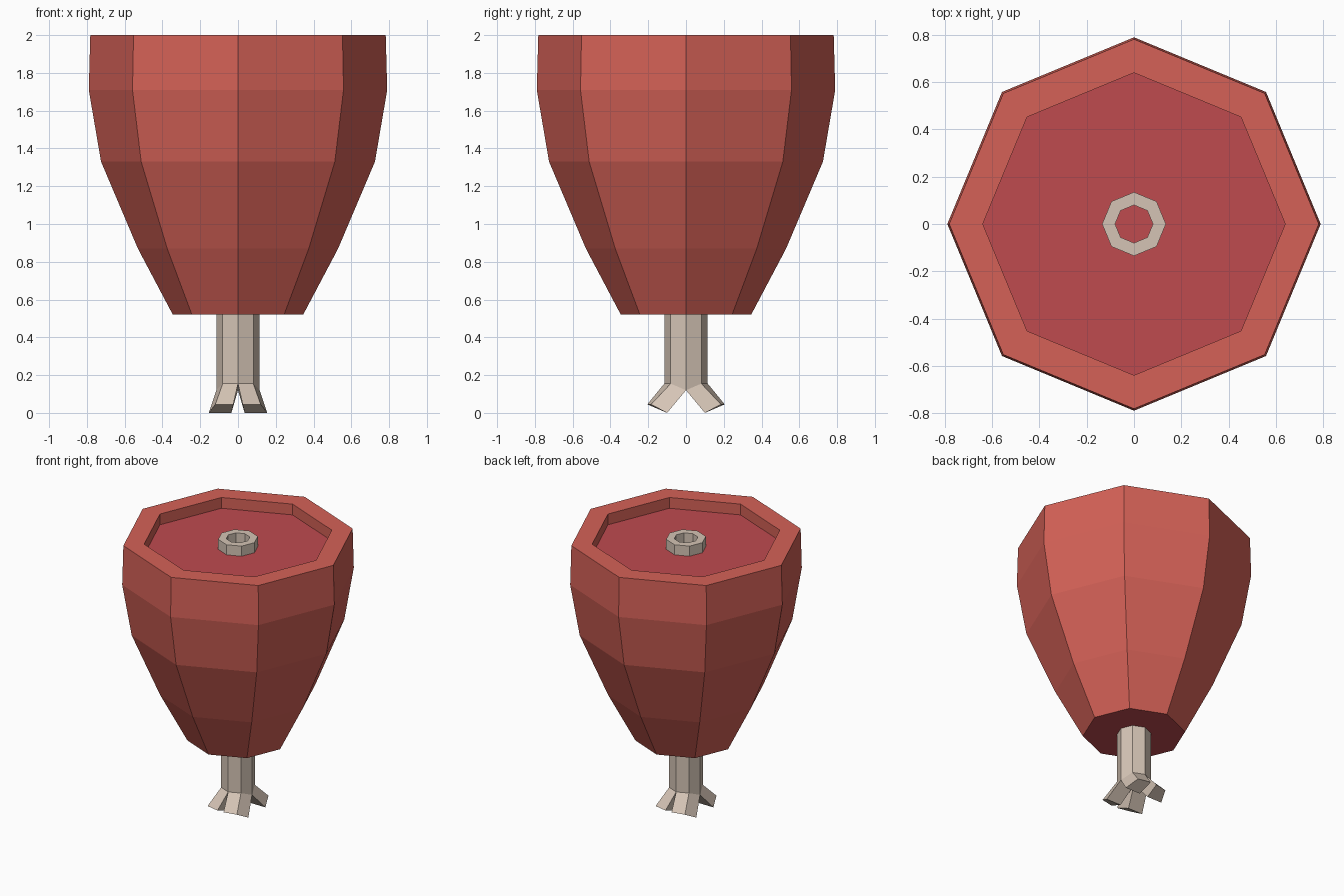
import bpy, bmesh
from math import cos, sin, pi

if "Cube" in bpy.data.objects:
    bpy.data.objects.remove(bpy.data.objects["Cube"])


def material(name, color):
    m = bpy.data.materials.new(name)
    m.diffuse_color = (*color, 1)
    m.use_nodes = True
    m.node_tree.nodes["Principled BSDF"].inputs["Base Color"].default_value = m.diffuse_color
    return m


SKIN = material("skin_red", (0.66, 0.12, 0.095))
FLESH = material("flesh_red", (0.52, 0.07, 0.078))
BONE = material("bone_beige", (0.66, 0.55, 0.46))


def finish(name, bm, mats):
    bmesh.ops.recalc_face_normals(bm, faces=bm.faces[:])
    me = bpy.data.meshes.new(name)
    bm.to_mesh(me)
    bm.free()
    for m in mats:
        me.materials.append(m)
    ob = bpy.data.objects.new(name, me)
    bpy.context.collection.objects.link(ob)
    return ob


def octagon(r, z):
    """Eight points with corners on the axes."""
    return [(r * cos(i * pi / 4), r * sin(i * pi / 4), z) for i in range(8)]


def lathe(name, rings, mats, capped=True, closed=False):
    """Bridge rings of eight points; end caps use the last material."""
    bm = bmesh.new()
    vs = [[bm.verts.new(p) for p in ring] for ring in rings]
    pairs = list(zip(vs, vs[1:]))
    if closed:
        pairs.append((vs[-1], vs[0]))
    for a, b in pairs:
        for i in range(8):
            j = (i + 1) % 8
            bm.faces.new((a[i], a[j], b[j], b[i]))
    if capped:
        for ring in (vs[0], vs[-1]):
            bm.faces.new(ring).material_index = len(mats) - 1
    return finish(name, bm, mats)


# Meat body with recessed cut surface on top
profile = [(0.345, 0.52), (0.53, 0.87), (0.725, 1.33), (0.79, 1.71),
           (0.782, 2.0), (0.64, 2.0), (0.64, 1.92)]
lathe("meat", [octagon(r, z) for r, z in profile], [SKIN, FLESH])

# Bone ring on the cut surface
ring = [(0.135, 1.915), (0.135, 1.995), (0.08, 1.995), (0.08, 1.915)]
lathe("bone_ring", [octagon(r, z) for r, z in ring], [BONE],
      capped=False, closed=True)

# Bone shaft, its lower end notched along the sides
R, D = 0.115, 0.081
HI, LO = 0.155, 0.12
bottom = [(x, y, HI if abs(y) > 0.04 else LO) for x, y, _ in octagon(R, 0)]
lathe("bone_shaft", [bottom, octagon(R, 0.54)], [BONE], capped=False)

# Four knuckles splaying out from the quarters of the shaft
bm = bmesh.new()
root = [(0, 0, LO), (R, 0, LO), (D, D, HI), (0, R, HI)]
tip = [(0.035, 0.1, 0), (0.155, 0.1, 0), (0.12, 0.185, 0.045), (0.025, 0.205, 0.045)]
for sx in (-1, 1):
    for sy in (-1, 1):
        a, b = ([bm.verts.new((x * sx, y * sy, z)) for x, y, z in q]
                for q in (root, tip))
        bm.faces.new(a)
        bm.faces.new(b)
        for i in range(4):
            j = (i + 1) % 4
            bm.faces.new((a[i], a[j], b[j], b[i]))
finish("bone_knuckles", bm, [BONE])
